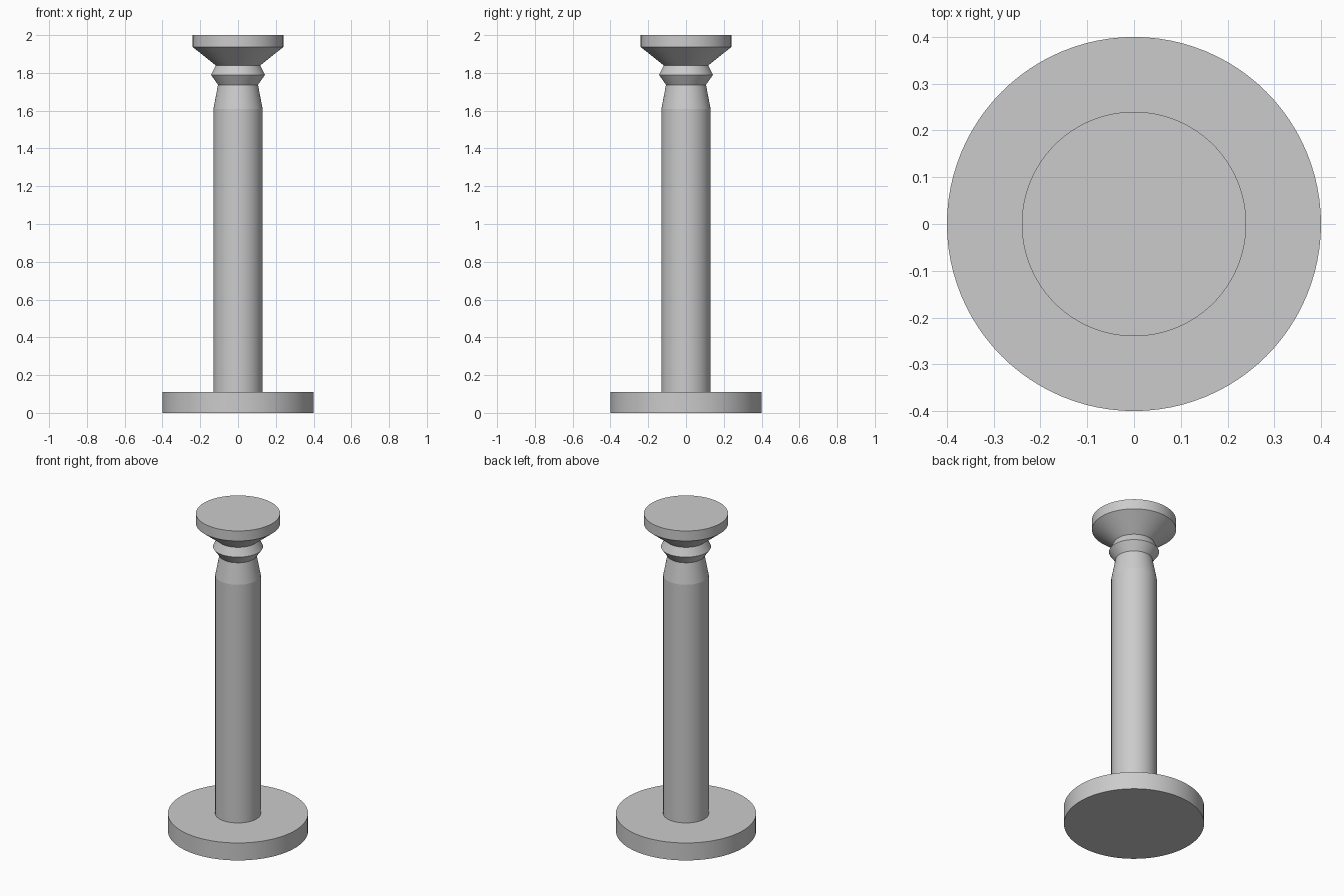
import bpy
import bmesh
import math

SEGMENTS = 96

cube = bpy.data.objects.get("Cube")
if cube:
    bpy.data.objects.remove(cube, do_unlink=True)

grey = bpy.data.materials.new("plain_grey")
grey.use_nodes = True
colour = (0.6, 0.6, 0.6, 1)
grey.diffuse_color = colour
grey.node_tree.nodes["Principled BSDF"].inputs["Base Color"].default_value = colour


def turned(name, profile):
    """Closed solid of revolution from (radius, height) points, bottom to top."""
    bm = bmesh.new()
    rings = []
    for radius, z in profile:
        ring = []
        for i in range(SEGMENTS):
            a = math.tau * i / SEGMENTS
            ring.append(bm.verts.new((radius * math.cos(a), radius * math.sin(a), z)))
        rings.append(ring)
    for low, high in zip(rings, rings[1:]):
        for i in range(SEGMENTS):
            j = (i + 1) % SEGMENTS
            bm.faces.new((low[i], low[j], high[j], high[i]))
    bm.faces.new(rings[0][::-1])
    bm.faces.new(rings[-1])
    mesh = bpy.data.meshes.new(name)
    bm.to_mesh(mesh)
    bm.free()
    mesh.materials.append(grey)
    obj = bpy.data.objects.new(name, mesh)
    bpy.context.collection.objects.link(obj)
    bpy.ops.object.select_all(action="DESELECT")
    obj.select_set(True)
    bpy.context.view_layer.objects.active = obj
    bpy.ops.object.shade_smooth_by_angle(angle=math.radians(10))
    return obj


# Round foot plate
turned("base", [(0.4, 0), (0.4, 0.11)])
# Straight shaft tapering in to the neck
turned("shaft", [(0.13, 0.11), (0.13, 1.61), (0.106, 1.737)])
# Double-bevelled collar
turned("collar", [(0.106, 1.737), (0.143, 1.79), (0.118, 1.84)])
# Flared head with a flat rim
turned("cap", [(0.118, 1.84), (0.24, 1.937), (0.24, 2.0)])
